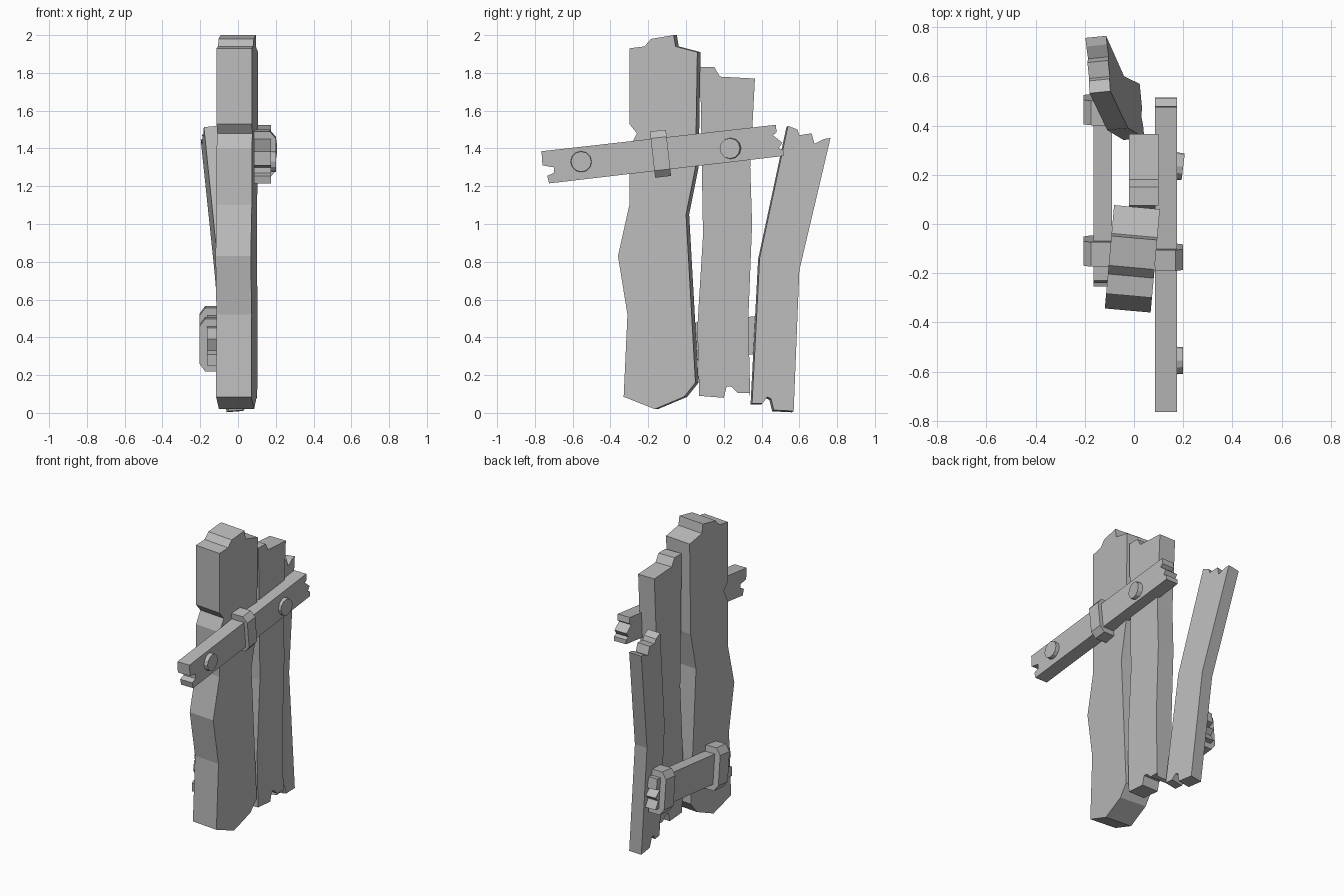
import bpy
import bmesh
from math import atan, cos, sin, pi
from mathutils import Matrix, Vector

default_cube = bpy.data.objects.get("Cube")
if default_cube:
    bpy.data.objects.remove(default_cube, do_unlink=True)

# One plain grey for every part
grey = bpy.data.materials.new("weathered_grey")
grey.use_nodes = True
grey.diffuse_color = (0.5, 0.5, 0.5, 1)
grey.node_tree.nodes["Principled BSDF"].inputs["Base Color"].default_value = grey.diffuse_color


def finish(name, bm):
    """Turn a bmesh into a flat shaded object."""
    bmesh.ops.recalc_face_normals(bm, faces=bm.faces)
    mesh = bpy.data.meshes.new(name)
    bm.to_mesh(mesh)
    bm.free()
    mesh.materials.append(grey)
    part = bpy.data.objects.new(name, mesh)
    bpy.context.collection.objects.link(part)
    return part


def prism(name, points, offset):
    """Close an outline and sweep it along an offset."""
    bm = bmesh.new()
    near = [bm.verts.new(p) for p in points]
    far = [bm.verts.new(Vector(p) + Vector(offset)) for p in points]
    bm.faces.new(near)
    bm.faces.new(far)
    count = len(near)
    for i in range(count):
        j = (i + 1) % count
        bm.faces.new((near[i], near[j], far[j], far[i]))
    return finish(name, bm)


def board(name, outline, thickness, x, turn=0, lean=0):
    """Board whose outer face lies on x + turn * y + lean * z."""
    points = [(x + turn * y + lean * z, y, z) for y, z in outline]
    normal = Vector((1, -turn, -lean)).normalized()
    return prism(name, points, -thickness * normal)


def strap(name, y, z, slope, inner, outer, half_height, width):
    """Bevelled bracket wrapped over a crossbar."""
    angle = atan(slope)
    along = Vector((0, cos(angle), sin(angle)))
    across = Vector((0, -sin(angle), cos(angle)))
    shoulder = outer - (outer - inner) * 0.27
    half = [(inner, half_height), (shoulder, half_height), (outer, half_height * 0.7)]
    section = half + [(x, -h) for x, h in reversed(half)]
    start = Vector((0, y, z)) - along * width / 2
    points = [start + across * h + Vector((x, 0, 0)) for x, h in section]
    return prism(name, points, along * width)


def bolt(name, y, z, tilt):
    """Shallow round bolt head facing +x."""
    bm = bmesh.new()
    bmesh.ops.create_cone(bm, cap_ends=True, segments=12, radius1=0.058,
                          radius2=0.054, depth=0.05)
    place = Matrix.Translation((0.175, y, z))
    turn = Matrix.Rotation(tilt, 4, "Z") @ Matrix.Rotation(pi / 2, 4, "Y")
    bm.transform(place @ turn)
    return finish(name, bm)


# Upright planks, outlined as (y, z)
board("front_plank", [
    (-0.30, 1.93), (-0.22, 1.94), (-0.185, 1.98), (-0.065, 2), (-0.055, 1.94),
    (0.06, 1.91), (0.05, 1.3), (0, 1.05), (0.05, 0.16), (-0.01, 0.085),
    (-0.165, 0.02), (-0.33, 0.085), (-0.31, 0.52), (-0.36, 0.83), (-0.30, 1.1),
    (-0.30, 1.4), (-0.26, 1.48), (-0.30, 1.53)], 0.187, 0.1, turn=0.09)

board("middle_plank", [
    (0.075, 1.83), (0.15, 1.83), (0.18, 1.78), (0.365, 1.77), (0.34, 1.3),
    (0.35, 1), (0.33, 0.5), (0.34, 0.08), (0.335, 0.105), (0.275, 0.105),
    (0.24, 0.14), (0.215, 0.14), (0.2, 0.08), (0.07, 0.09), (0.06, 0.45),
    (0.09, 0.94)], 0.12, 0.1)

board("rear_plank", [
    (0.54, 1.52), (0.59, 1.5), (0.6, 1.47), (0.665, 1.48), (0.68, 1.425),
    (0.73, 1.45), (0.765, 1.455), (0.6, 0.755), (0.57, 0.01), (0.465, 0.015),
    (0.45, 0.075), (0.43, 0.085), (0.405, 0.05), (0.35, 0.05),
    (0.39, 0.82)], 0.085, 0.081, turn=-0.1, lean=-0.081)

# Splintered crossbars on both sides
board("upper_crossbar", [
    (-0.765, 1.385), (0.475, 1.525), (0.48, 1.485), (0.46, 1.47), (0.51, 1.43),
    (0.49, 1.4), (0.515, 1.39), (0.515, 1.36), (-0.725, 1.215), (-0.735, 1.255),
    (-0.70, 1.27), (-0.70, 1.3), (-0.76, 1.31)], 0.09, 0.175)

board("lower_crossbar", [
    (-0.23, 0.45), (0.54, 0.53), (0.55, 0.46), (0.51, 0.45), (0.56, 0.41),
    (0.53, 0.38), (0.56, 0.33), (-0.25, 0.25), (-0.255, 0.31), (-0.21, 0.33),
    (-0.24, 0.39)], 0.075, -0.09)

# Brackets and bolts
strap("upper_strap", -0.135, 1.372, 0.113, 0.085, 0.2, 0.123, 0.085)
for name, y in (("lower_front_strap", -0.11), ("lower_rear_strap", 0.465)):
    strap(name, y, 0.375 + 0.1 * y, 0.1, -0.09, -0.205, 0.14, 0.1)
bolt("front_bolt", -0.555, 1.33, 0)
bolt("rear_bolt", 0.235, 1.4, -0.12)
